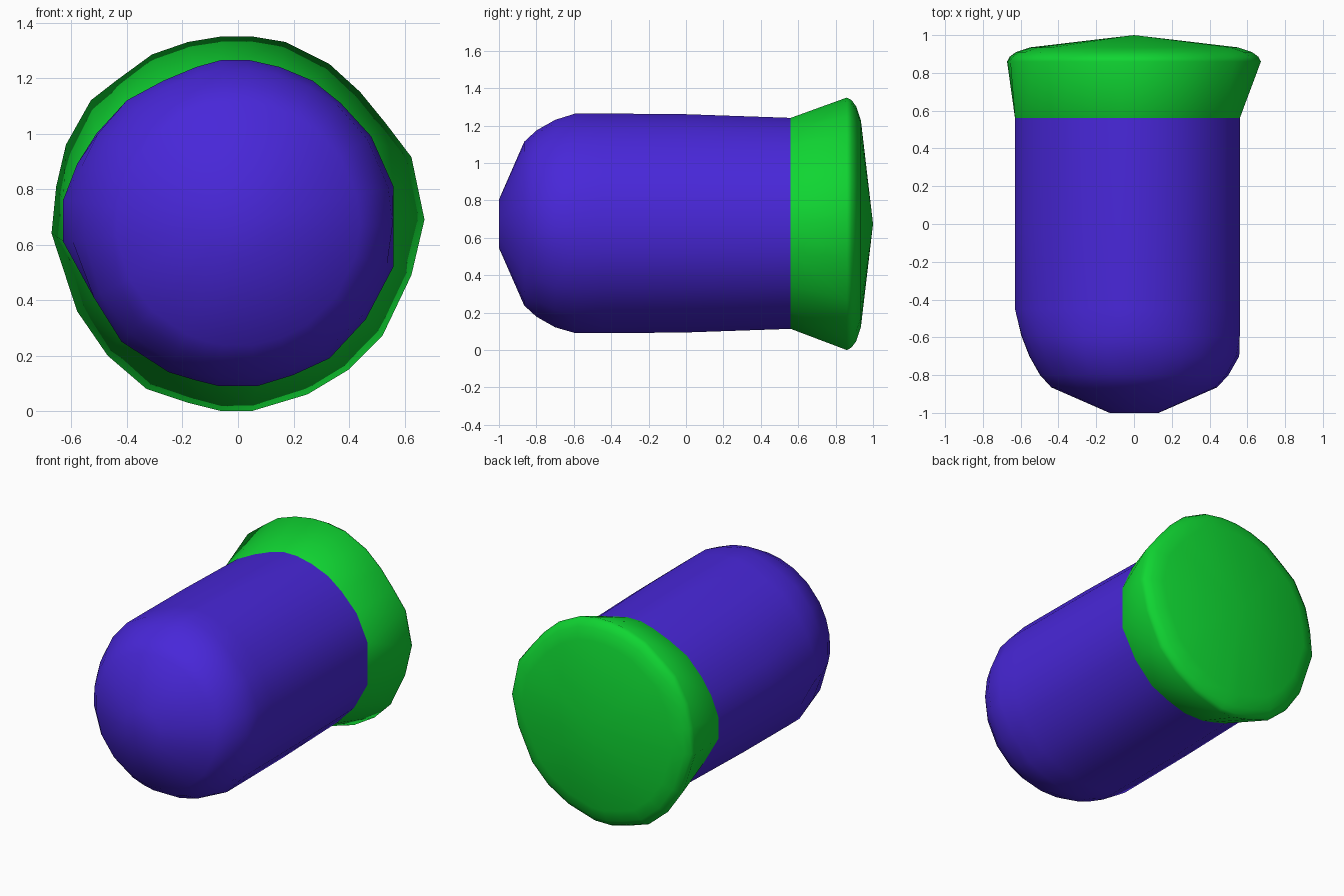
import bpy, bmesh, math

cube = bpy.data.objects.get("Cube")
if cube:
    bpy.data.objects.remove(cube, do_unlink=True)

ZC = 0.675  # height of the long axis

# Matching cross-sections (x, z), clockwise from the top
BODY = [(.04, 1.265), (.15, 1.24), (.27, 1.19), (.37, 1.11), (.48, .99), (.56, .81),
        (.56, .67), (.56, .52), (.46, .33), (.33, .19), (.2, .13), (.07, .09),
        (-.07, .09), (-.15, .11), (-.25, .14), (-.42, .25), (-.52, .41), (-.63, .61),
        (-.63, .76), (-.58, .89), (-.51, 1.0), (-.40, 1.12), (-.27, 1.19),
        (-.15, 1.24), (-.06, 1.265)]
RIM = [(.05, 1.35), (.17, 1.33), (.33, 1.25), (.44, 1.15), (.53, 1.04), (.625, .915),
       (.672, .69), (.625, .49), (.52, .27), (.40, .15), (.25, .06), (.05, 0),
       (-.06, 0), (-.18, .03), (-.33, .08), (-.47, .20), (-.58, .36), (-.672, .64),
       (-.655, .81), (-.62, .96), (-.53, 1.12), (-.44, 1.19), (-.31, 1.285),
       (-.18, 1.33), (-.06, 1.35)]


def material(name, rgb):
    m = bpy.data.materials.new(name)
    m.use_nodes = True
    m.diffuse_color = (*rgb, 1)
    bsdf = next(n for n in m.node_tree.nodes if n.type == 'BSDF_PRINCIPLED')
    bsdf.inputs["Base Color"].default_value = (*rgb, 1)
    return m


def ring(outline, y, sx=1.0, sz=1.0, limit=9.0):
    """Scale a cross-section about the axis and clamp its radius to a limit."""
    pts = []
    for x, z in outline:
        x, z = x * sx, (z - ZC) * sz
        k = min(1.0, limit / math.hypot(x, z))
        pts.append((x * k, y, ZC + z * k))
    return pts


def loft(name, rings, tip, mat):
    """Skin a row of rings and close the last one with a fan to the tip."""
    bm = bmesh.new()
    rows = [[bm.verts.new(p) for p in r] for r in rings]
    n = len(rows[0])
    for a, b in zip(rows, rows[1:]):
        for i in range(n):
            j = (i + 1) % n
            bm.faces.new((a[i], a[j], b[j], b[i]))
    t = bm.verts.new(tip)
    for i in range(n):
        bm.faces.new((rows[-1][i], rows[-1][(i + 1) % n], t))
    bmesh.ops.recalc_face_normals(bm, faces=bm.faces)
    # Make sure the end fan faces away from the middle
    bm.faces.ensure_lookup_table()
    if bm.faces[-1].normal.y * tip[1] < 0:
        bmesh.ops.reverse_faces(bm, faces=bm.faces)
    me = bpy.data.meshes.new(name)
    bm.to_mesh(me)
    bm.free()
    me.materials.append(mat)
    ob = bpy.data.objects.new(name, me)
    bpy.context.collection.objects.link(ob)
    bpy.ops.object.select_all(action='DESELECT')
    ob.select_set(True)
    bpy.context.view_layer.objects.active = ob
    bpy.ops.object.shade_smooth_by_angle(angle=math.radians(50))
    return ob


purple = material("purple", (.065, .02, .69))
green = material("green", (.005, .67, .032))

# Shaft with a rounded nose
collar = ring(BODY, .56, sz=.96)
nose = [(-.45, .64), (-.59, .60), (-.70, .557), (-.80, .50), (-.865, .44), (-1.0, .13)]
loft("body", [collar, ring(BODY, 0, sz=.993)]
     + [ring(BODY, y, limit=r) for y, r in nose], (0, -1.0, ZC), purple)

# Flared end cap with a rounded rim and a shallow cone on the back
cap = [(.86, 1), (.885, .98), (.91, .93), (.935, .82)]
loft("end_cap", [collar] + [ring(RIM, y, s, s) for y, s in cap], (0, 1.0, ZC), green)
